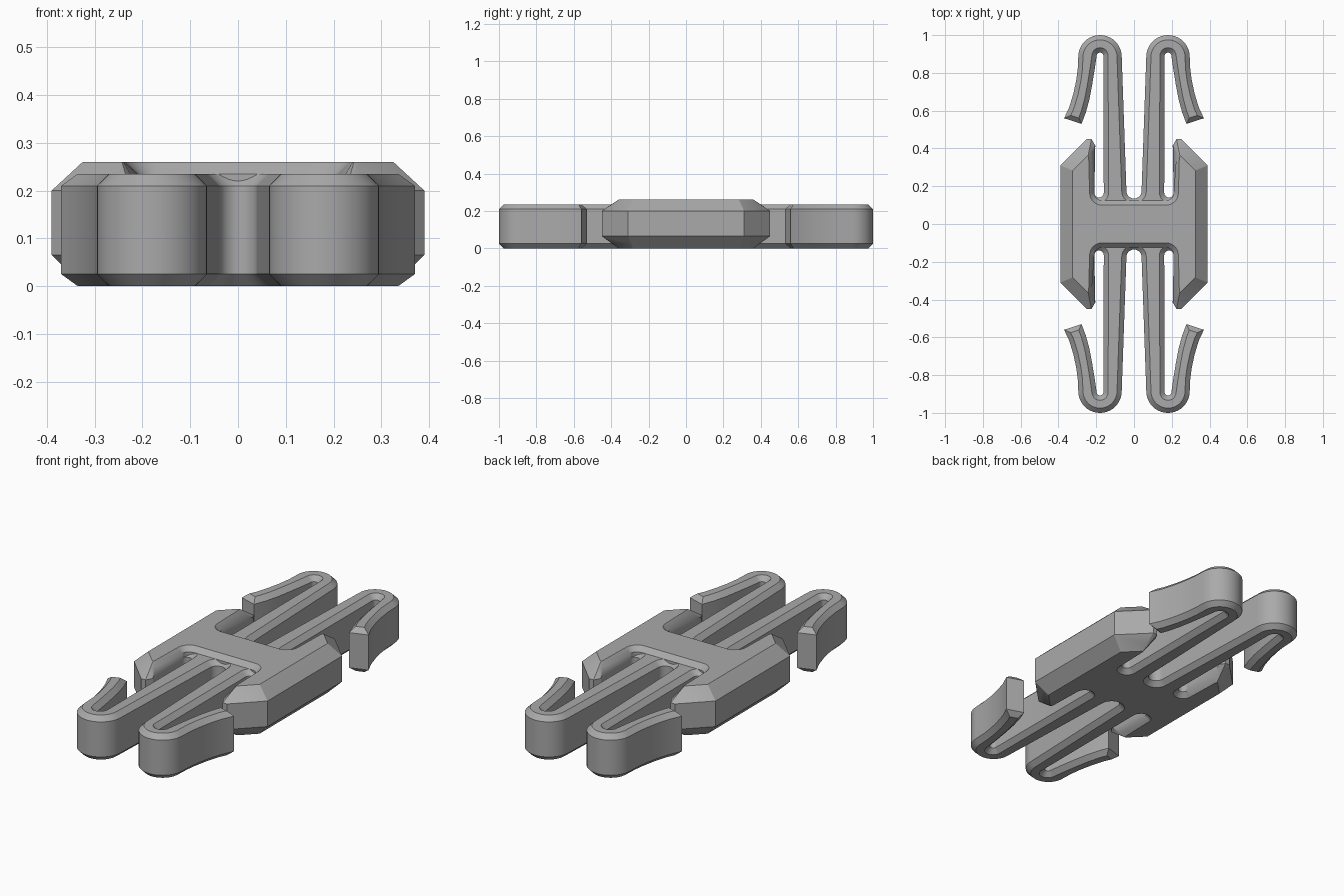
import bpy, bmesh
from math import sin, cos, radians
from mathutils import Vector

if "Cube" in bpy.data.objects:
    bpy.data.objects.remove(bpy.data.objects["Cube"])

grey = bpy.data.materials.new("plain grey plastic")
grey.use_nodes = True
colour = (0.4, 0.4, 0.4, 1)
grey.diffuse_color = colour
grey.node_tree.nodes["Principled BSDF"].inputs["Base Color"].default_value = colour


def arc(cx, cy, r, start, end, steps):
    angles = [radians(start + (end - start) * i / steps) for i in range(steps + 1)]
    return [(cx + r * cos(a), cy + r * sin(a)) for a in angles]


def four_way(quarter):
    """Mirror a quarter outline (y axis round to x axis) into a closed one."""
    ring = []
    for sx, sy, flip in ((1, 1, 0), (1, -1, 1), (-1, -1, 0), (-1, 1, 1)):
        for x, y in (reversed(quarter) if flip else quarter):
            p = Vector((x * sx, y * sy))
            if not ring or (p - ring[-1]).length > 1e-5:
                ring.append(p)
    if (ring[0] - ring[-1]).length < 1e-5:
        ring.pop()
    return ring


def inset(ring, d):
    """Move a clockwise outline inwards by d with mitred corners."""
    result = []
    for i, p in enumerate(ring):
        a = (p - ring[i - 1]).normalized()
        b = (ring[(i + 1) % len(ring)] - p).normalized()
        n1, n2 = Vector((a.y, -a.x)), Vector((b.y, -b.x))
        result.append(p + (n1 + n2) * d / (1 + n1.dot(n2)))
    return result


def stack(name, layers):
    """Loft equal-length outlines, given as (z, ring), and cap both ends."""
    bm = bmesh.new()
    rows = [[bm.verts.new((p.x, p.y, z)) for p in ring] for z, ring in layers]
    for low, high in zip(rows, rows[1:]):
        for i in range(len(low)):
            bm.faces.new((low[i - 1], low[i], high[i], high[i - 1]))
    bm.faces.new(rows[0])
    bm.faces.new(rows[-1])
    bmesh.ops.recalc_face_normals(bm, faces=bm.faces)
    mesh = bpy.data.meshes.new(name)
    bm.to_mesh(mesh)
    bm.free()
    mesh.materials.append(grey)
    ob = bpy.data.objects.new(name, mesh)
    bpy.context.collection.objects.link(ob)
    bpy.ops.object.select_all(action="DESELECT")
    ob.select_set(True)
    bpy.context.view_layer.objects.active = ob
    bpy.ops.object.shade_smooth_by_angle(angle=radians(28))


# Four hooked spring arms joined by the central web
arms = (
    arc(0, 0.175, 0.04, -90, 0, 8)                            # centre slot end
    + arc(0.18, 0.885, 0.115, 180, 0, 20)                     # rounded arm tip
    + [(0.298, 0.82), (0.306, 0.76), (0.321, 0.69), (0.342, 0.62), (0.37, 0.56)]
    + [(0.278, 0.53), (0.255, 0.59), (0.236, 0.66), (0.221, 0.74), (0.208, 0.82)]
    + arc(0.18, 0.89, 0.018, 0, 180, 10)                      # hook inner bend
    + arc(0.185, 0.165, 0.025, 180, 360, 10)                  # side slot end
    + [(0.26, 0.165), (0.26, 0)]
)
full = four_way(arms)
rim = inset(full, 0.025)
stack("spring_arms", [(0, rim), (0.025, full), (0.21, full), (0.235, rim)])


# H-shaped body: wide chamfer outside, narrow chamfer round the pockets
def body_ring(outer, inner):
    pocket = arc(0.17, 0.165, 0.04 + 0.025 * inner, -90, 0, 6)
    wide = [(0.205, 0.415), (0.225, 0.45), (0.25, 0.45), (0.39, 0.31)]
    narrow = [(0.24, 0.352), (0.243, 0.361), (0.25, 0.358), (0.325, 0.283)]
    edge = [(a + (c - a) * outer, b + (d - b) * outer)
            for (a, b), (c, d) in zip(wide, narrow)]
    return four_way(pocket + edge)


stack("body", [(z, body_ring(o, i)) for z, o, i in (
    (0, 1, 1), (0.025, 0.615, 0), (0.065, 0, 0),
    (0.2, 0, 0), (0.235, 0.583, 0), (0.26, 1, 1))])
